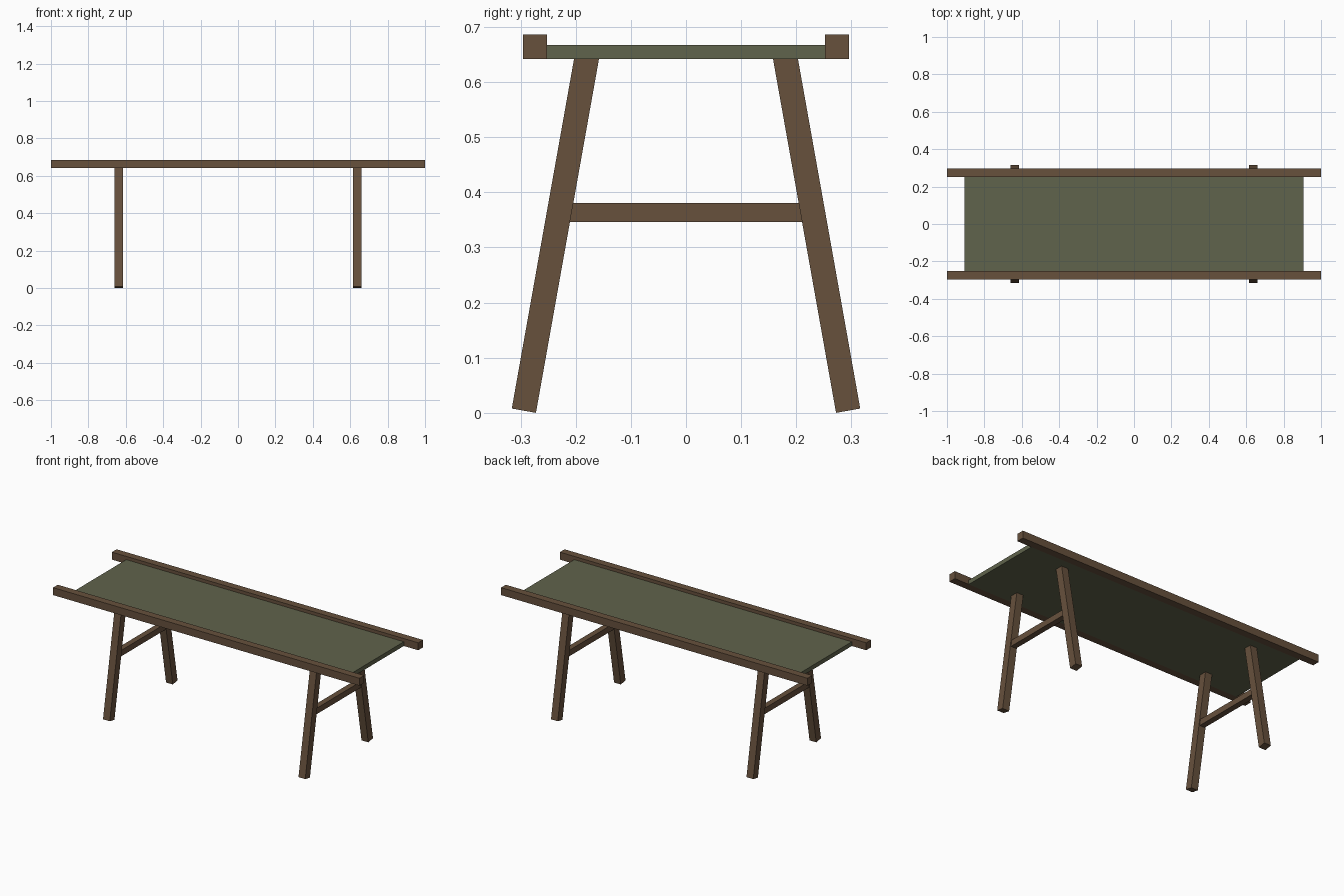
import bpy, math
from mathutils import Vector

if "Cube" in bpy.data.objects:
    bpy.data.objects.remove(bpy.data.objects["Cube"])


def material(name, rgb):
    m = bpy.data.materials.new(name)
    m.diffuse_color = (*rgb, 1)
    m.use_nodes = True
    m.node_tree.nodes["Principled BSDF"].inputs["Base Color"].default_value = m.diffuse_color
    return m


wood = material("brown wood", (0.135, 0.082, 0.046))
green = material("olive canvas", (0.117, 0.126, 0.072))


def box(name, centre, size, mat, tilt=0.0):
    bpy.ops.mesh.primitive_cube_add(size=1, location=centre, rotation=(tilt, 0, 0))
    o = bpy.context.object
    o.name = name
    o.scale = size
    o.data.materials.append(mat)
    return o


# canvas bed
box("canvas_bed", (0, 0, 0.6545), (1.812, 0.506, 0.025), green)

# side rails
for s, side in ((-1, "front"), (1, "back")):
    box(side + "_rail", (0, s * 0.274, 0.664), (2, 0.044, 0.044), wood)

# splayed legs, tops buried in the canvas, with a stretcher per pair
tilt = math.radians(10.1)
for sx, end in ((-1, "left"), (1, "right")):
    x = sx * 0.638
    for sy, side in ((-1, "front"), (1, "back")):
        foot = Vector((x, sy * 0.294, 0.004))
        top = Vector((x, sy * (0.294 - 0.648 * math.tan(tilt)), 0.652))
        box(f"{side}_{end}_leg", (foot + top) / 2,
            (0.044, 0.0445, (top - foot).length), wood, sy * tilt)
    box(end + "_stretcher", (x, 0, 0.3635), (0.034, 0.44, 0.035), wood)
